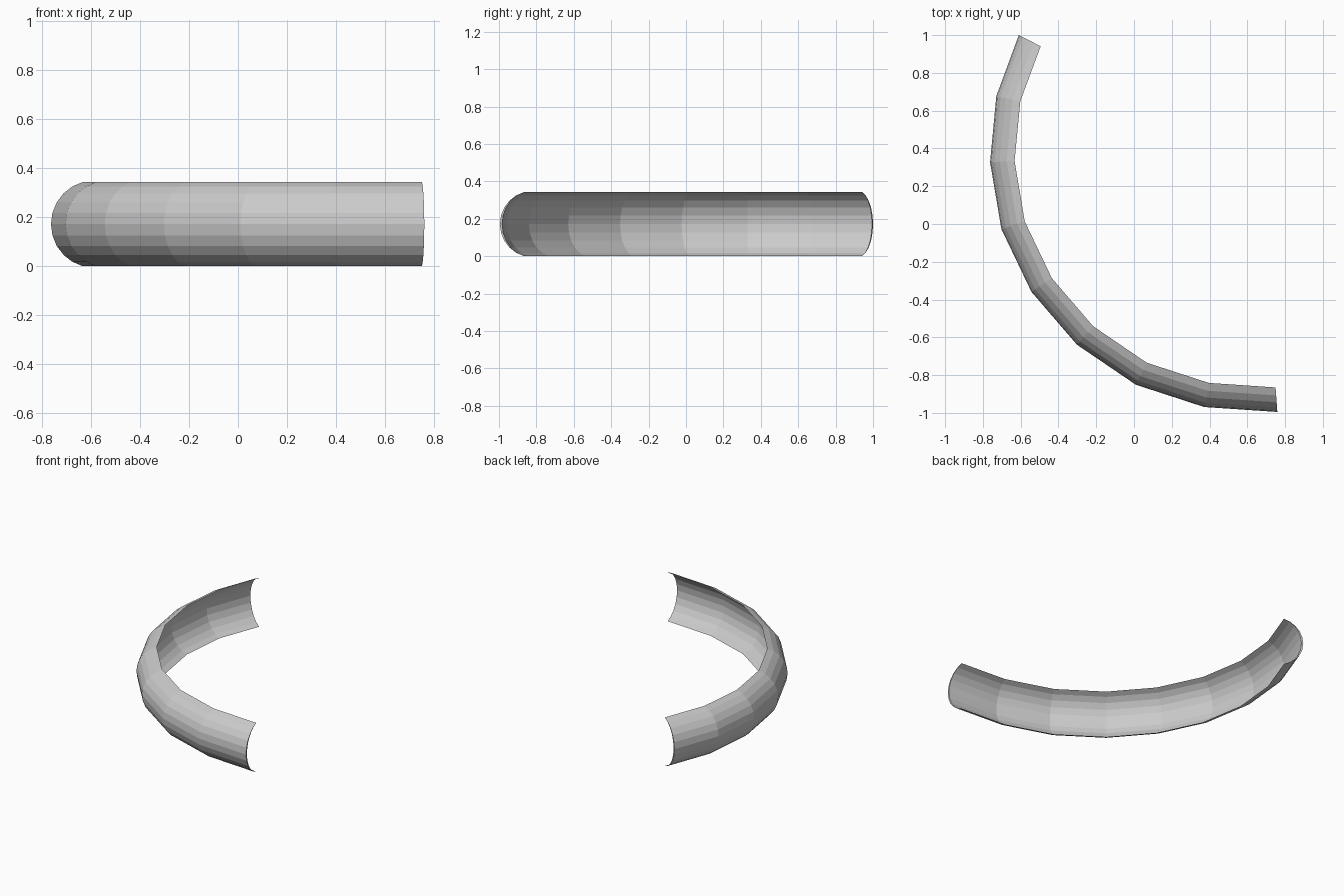
import bpy, bmesh
from math import sin, cos, radians

if "Cube" in bpy.data.objects:
    bpy.data.objects.remove(bpy.data.objects["Cube"])

# Outer spine of the curved gutter, seen from above
SPINE = [(-0.61, 1.0), (-0.729, 0.677), (-0.762, 0.327), (-0.702, -0.027),
         (-0.543, -0.359), (-0.302, -0.639), (0.01, -0.851),
         (0.372, -0.969), (0.759, -0.995)]
HEIGHT, DEPTH, WALL = 0.343, 0.13, 0.012
HALF, SIDES = 75, 10


def arc_profile(start):
    """(depth, z) points of an arc whose middle lies at depth `start`."""
    pts = []
    for i in range(SIDES + 1):
        a = radians(-HALF + 2 * HALF * i / SIDES)
        d = (1 - cos(a)) / (1 - cos(radians(HALF)))
        z = HEIGHT / 2 * (1 + sin(a) / sin(radians(HALF)))
        pts.append((start + (DEPTH - start) * d, z))
    return pts


# Crescent section: outer arc, then back along the inner arc (shared tips)
section = arc_profile(0) + arc_profile(WALL)[-2:0:-1]

# Sweep the section along the spine
bm = bmesh.new()
rings = []
for i, (x, y) in enumerate(SPINE):
    a = radians(-27 + 15.15 * i)
    rings.append([bm.verts.new((x + d * cos(a), y + d * sin(a), z))
                  for d, z in section])
n = len(section)
for r0, r1 in zip(rings, rings[1:]):
    for j in range(n):
        k = (j + 1) % n
        bm.faces.new((r0[j], r0[k], r1[k], r1[j]))

# End caps, as strips across the crescent
for r in (rings[0], rings[-1]):
    for j in range(SIDES):
        quad = [r[j], r[j + 1], r[(n - j - 1) % n], r[(n - j) % n]]
        bm.faces.new(list(dict.fromkeys(quad)))
bmesh.ops.recalc_face_normals(bm, faces=bm.faces)

mesh = bpy.data.meshes.new("curved_half_pipe")
bm.to_mesh(mesh)
bm.free()
bpy.context.collection.objects.link(
    bpy.data.objects.new("curved_half_pipe", mesh))
